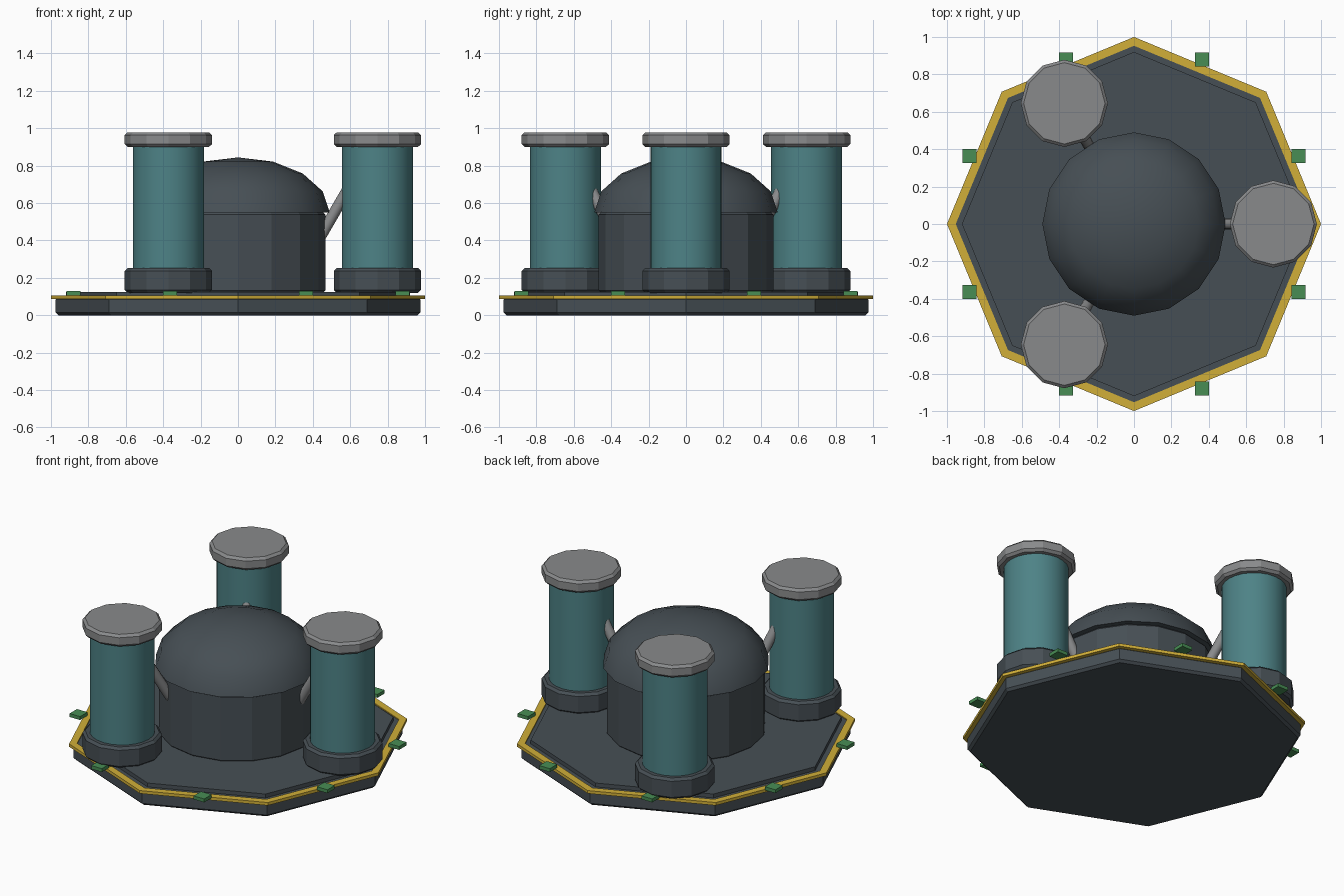
import bpy, bmesh, math
from mathutils import Vector

if "Cube" in bpy.data.objects:
    bpy.data.objects.remove(bpy.data.objects["Cube"])


def material(name, rgb):
    m = bpy.data.materials.new(name)
    m.diffuse_color = (*rgb, 1)
    m.use_nodes = True
    m.node_tree.nodes["Principled BSDF"].inputs["Base Color"].default_value = m.diffuse_color
    return m


DARK = material("dark slate", (0.062, 0.078, 0.090))
YELLOW = material("warning yellow", (0.64, 0.43, 0.040))
GREEN = material("signal green", (0.065, 0.27, 0.090))
GREY = material("light grey metal", (0.25, 0.255, 0.26))
TEAL = material("teal glass", (0.075, 0.225, 0.240))


def smooth(ob, angle):
    bpy.ops.object.select_all(action='DESELECT')
    ob.select_set(True)
    bpy.context.view_layer.objects.active = ob
    bpy.ops.object.shade_smooth_by_angle(angle=math.radians(angle))


def bevel(ob, width):
    # the angle limit keeps the bevel to the rims, not the side edges
    b = ob.modifiers.new("rim bevel", 'BEVEL')
    b.width = width
    b.segments = 1
    b.limit_method = 'ANGLE'
    b.angle_limit = math.radians(55)


def cylinder(name, mat, r, z0, z1, sides, x=0, y=0, rim=0):
    bpy.ops.mesh.primitive_cylinder_add(vertices=sides, radius=r, depth=z1 - z0,
                                        location=(x, y, (z0 + z1) / 2))
    ob = bpy.context.object
    ob.name = name
    ob.data.materials.append(mat)
    if rim:
        bevel(ob, rim)
    return ob


def lathe(name, mat, profile, sides, closed=False):
    """Spin (radius, z) points round the z axis."""
    bm = bmesh.new()
    rings = []
    for r, z in profile:
        if r < 1e-6:
            rings.append([bm.verts.new((0, 0, z))] * sides)
        else:
            rings.append([bm.verts.new((r * math.cos(math.tau * i / sides),
                                        r * math.sin(math.tau * i / sides), z))
                          for i in range(sides)])
    pairs = list(zip(rings, rings[1:]))
    if closed:
        pairs.append((rings[-1], rings[0]))
    for a, b in pairs:
        for i in range(sides):
            j = (i + 1) % sides
            bm.faces.new(list(dict.fromkeys((a[i], a[j], b[j], b[i]))))
    bmesh.ops.recalc_face_normals(bm, faces=bm.faces)
    me = bpy.data.meshes.new(name)
    bm.to_mesh(me)
    bm.free()
    ob = bpy.data.objects.new(name, me)
    bpy.context.collection.objects.link(ob)
    me.materials.append(mat)
    return ob


# Octagonal platform, raised deck and yellow edge band
cylinder("platform", DARK, 0.975, 0, 0.10, 8, rim=0.015)
cylinder("deck", DARK, 0.92, 0.09, 0.125, 8)
lathe("edge_band", YELLOW, [(0.953, 0.088), (1.0, 0.088), (1.0, 0.107), (0.953, 0.107)],
      8, closed=True)

# Green lamps in the middle of each platform side
for i in range(8):
    a = math.radians(22.5 + 45 * i)
    bpy.ops.mesh.primitive_cube_add(size=1, location=(0.953 * math.cos(a),
                                                      0.953 * math.sin(a), 0.118))
    lamp = bpy.context.object
    lamp.name = f"lamp_{i + 1}"
    lamp.scale = (0.075, 0.075, 0.022)
    lamp.data.materials.append(GREEN)

# Central drum with a flattened dome
cylinder("core_drum", DARK, 0.467, 0.12, 0.55, 16, rim=0.012)
arc = [(0.49 * math.cos(math.radians(t)), 0.55 + 0.294 * math.sin(math.radians(t)))
       for t in (0, 22.5, 45, 67.5, 90)]
dome = lathe("core_dome", DARK, [(0, 0.55)] + arc, 16)
smooth(dome, 35)

# Three tanks round the core, each with foot, glass, cap and slanted pipe
for i in range(3):
    a = math.radians(120 * i)
    c, s = math.cos(a), math.sin(a)
    x, y = 0.745 * c, 0.745 * s
    cylinder(f"tank_foot_{i + 1}", DARK, 0.233, 0.12, 0.253, 12, x, y, 0.015)
    glass = cylinder(f"tank_glass_{i + 1}", TEAL, 0.19, 0.24, 0.91, 24, x, y)
    smooth(glass, 35)
    cylinder(f"tank_cap_{i + 1}", GREY, 0.233, 0.90, 0.978, 12, x, y, 0.015)

    p0 = Vector((0.42 * c, 0.42 * s, 0.385))
    p1 = Vector((0.62 * c, 0.62 * s, 0.73))
    d = p1 - p0
    pipe = cylinder(f"pipe_{i + 1}", GREY, 0.03, 0, d.length, 12)
    pipe.location = (p0 + p1) / 2
    pipe.rotation_euler = d.to_track_quat('Z', 'Y').to_euler()
    smooth(pipe, 35)
